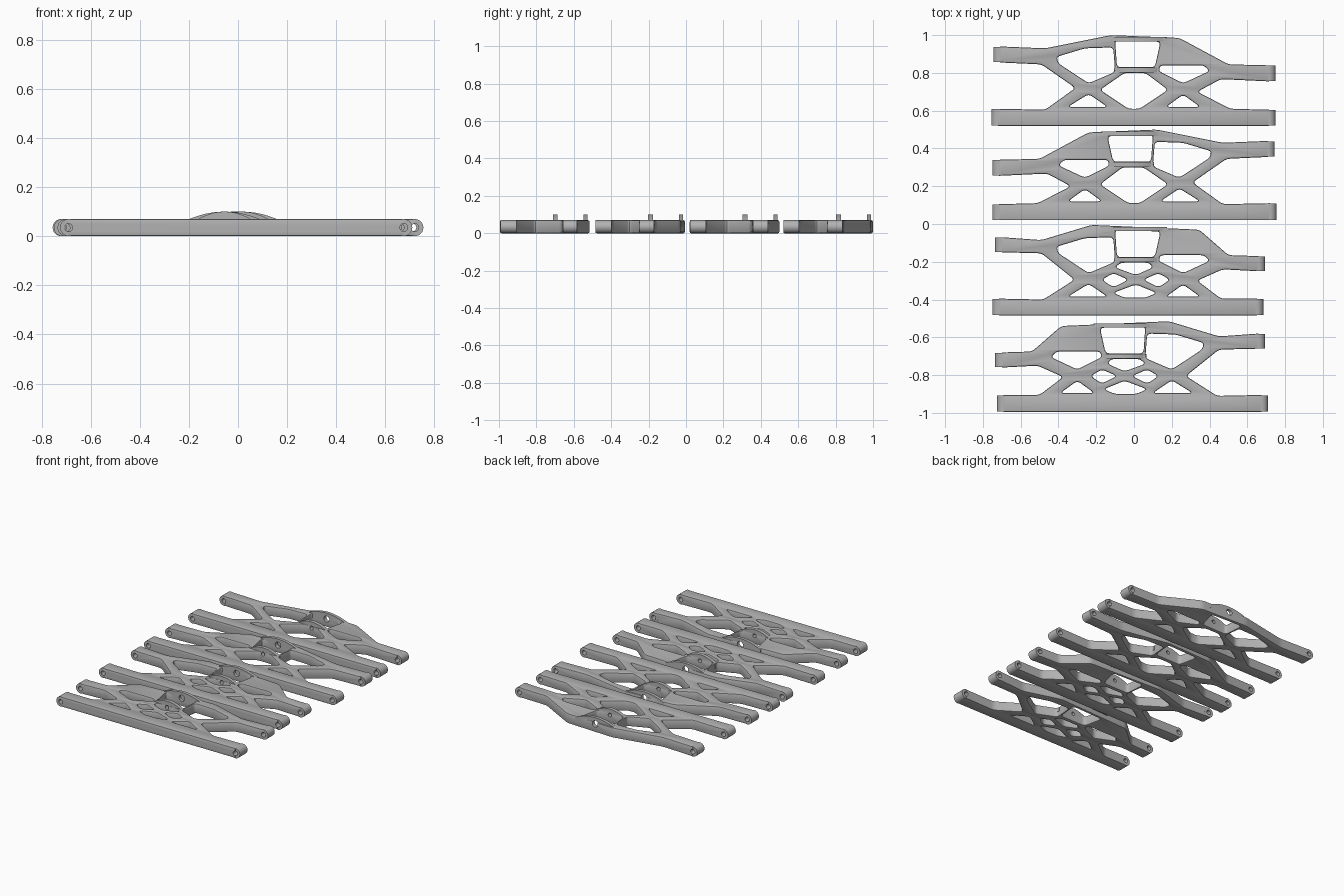
import bpy
import bmesh
from math import radians
from mathutils import Matrix, Vector

cube = bpy.data.objects.get("Cube")
if cube:
    bpy.data.objects.remove(cube, do_unlink=True)

HALF = 0.035       # half the plate thickness, also the knuckle radius
CHAMFER = 0.008
PIN = 0.016

grey = bpy.data.materials.new("moulded grey plastic")
grey.use_nodes = True
grey.diffuse_color = (0.45, 0.45, 0.45, 1)
grey.node_tree.nodes["Principled BSDF"].inputs["Base Color"].default_value = grey.diffuse_color

# Outlines, counter-clockwise, measured from the bottom edge of the lower beam
open_outline = [
    (-.755, 0), (.75, 0), (.75, .085), (.51, .09), (.335, .18), (.46, .247),
    (.75, .235), (.75, .32), (.5, .325), (.24, .465), (-.12, .48), (-.47, .41),
    (-.745, .42), (-.745, .335), (-.49, .325), (-.31, .2), (-.47, .085), (-.755, .09)]
braced_outline = [
    (-.75, 0), (.685, 0), (.685, .09), (.46, .09), (.335, .185), (.47, .245),
    (.695, .235), (.695, .315), (.5, .32), (.345, .455), (-.225, .48), (-.49, .4),
    (-.735, .415), (-.735, .335), (-.49, .33), (-.315, .19), (-.48, .085), (-.75, .09)]

# Openings found in every arm
window = [(-.1, .453), (.14, .445), (.11, .31), (-.09, .31)]
shared_openings = [
    window,
    [(-.26, .41), (-.41, .365), (-.4, .33), (-.24, .225), (-.1, .285), (-.11, .415)],
    [(.14, .32), (.37, .32), (.4, .29), (.26, .225), (.13, .29)],
    [(-.35, .1), (-.24, .168), (-.14, .1)],
    [(.17, .1), (.26, .165), (.35, .1)]]

# Centre openings: one large hexagon, or four left between crossed braces
open_centre = [[(-.05, .28), (.06, .28), (.18, .19), (.03, .09), (-.03, .09), (-.18, .19)]]
braced_centre = [
    [(-.07, .28), (.08, .28), (.1, .255), (.01, .215), (-.1, .255)],
    [(-.17, .19), (-.11, .225), (-.03, .19), (-.11, .15)],
    [(.05, .19), (.13, .225), (.19, .19), (.13, .15)],
    [(-.11, .12), (.01, .165), (.12, .12), (.06, .095), (-.05, .095)]]


def round_corners(points, radius=0.022, steps=4):
    """Replace every inner corner by a short curve; beam ends stay square."""
    result = []
    for i, point in enumerate(points):
        corner = Vector(point)
        if abs(corner.x) > 0.6:
            result.append(corner)
            continue
        before = Vector(points[i - 1]) - corner
        after = Vector(points[(i + 1) % len(points)]) - corner
        a = corner + before.normalized() * min(radius, before.length * 0.4)
        b = corner + after.normalized() * min(radius, after.length * 0.4)
        for s in range(steps + 1):
            t = s / steps
            result.append(a * (1 - t) ** 2 + corner * 2 * t * (1 - t) + b * t * t)
    return result


def mesh_object(name, bm):
    """Turn a bmesh into a linked object."""
    bmesh.ops.recalc_face_normals(bm, faces=bm.faces)
    mesh = bpy.data.meshes.new(name)
    bm.to_mesh(mesh)
    bm.free()
    obj = bpy.data.objects.new(name, mesh)
    bpy.context.collection.objects.link(obj)
    return obj


def evaluated_mesh(obj):
    graph = bpy.context.evaluated_depsgraph_get()
    return bpy.data.meshes.new_from_object(obj.evaluated_get(graph))


def plate(name, loops):
    """Chamfered slab with openings, filled from flat closed curves."""
    curve = bpy.data.curves.new(name, "CURVE")
    curve.dimensions = "2D"
    curve.fill_mode = "BOTH"
    curve.extrude = HALF - CHAMFER
    curve.bevel_depth = CHAMFER
    curve.bevel_resolution = 1
    curve.offset = -CHAMFER
    for loop in loops:
        spline = curve.splines.new("POLY")
        spline.points.add(len(loop) - 1)
        for target, p in zip(spline.points, loop):
            target.co = (p.x, p.y, 0, 1)
        spline.use_cyclic_u = True
    source = bpy.data.objects.new(name + " curve", curve)
    bpy.context.collection.objects.link(source)
    bm = bmesh.new()
    bm.from_mesh(evaluated_mesh(source))
    bpy.data.objects.remove(source, do_unlink=True)
    bmesh.ops.remove_doubles(bm, verts=bm.verts, dist=0.0001)
    bmesh.ops.translate(bm, verts=bm.verts, vec=(0, 0, HALF))
    return mesh_object(name, bm)


def rod(bm, x, z, y0, y1, radius):
    """Cylinder lying along y."""
    place = Matrix.Translation((x, (y0 + y1) / 2, z)) @ Matrix.Rotation(radians(90), 4, "X")
    bmesh.ops.create_cone(bm, cap_ends=True, segments=24, radius1=radius, radius2=radius,
                          depth=abs(y1 - y0), matrix=place)


def crown(bm, x, y0, y1, half_width):
    """Arched boss rising above a cross bar."""
    steps = 12
    spread = [2 * i / steps - 1 for i in range(steps + 1)]
    profile = [(x + half_width * t, 0.1 - 0.038 * t * t) for t in spread]
    profile += [(x + half_width, HALF), (x - half_width, HALF)]
    face = bm.faces.new([bm.verts.new((px, y0, pz)) for px, pz in profile])
    extruded = bmesh.ops.extrude_face_region(bm, geom=[face])["geom"]
    moved = [v for v in extruded if isinstance(v, bmesh.types.BMVert)]
    bmesh.ops.translate(bm, verts=moved, vec=(0, y1 - y0, 0))


def combine(body, other, operation):
    """Apply a boolean and discard the helper."""
    other.hide_render = True
    modifier = body.modifiers.new(operation.lower(), "BOOLEAN")
    modifier.operation = operation
    modifier.solver = "EXACT"
    modifier.object = other
    result = evaluated_mesh(body)
    body.modifiers.clear()
    body.data = result
    bpy.data.objects.remove(other, do_unlink=True)


def suspension_arm(name, outline, centre, side, dx, dy):
    def place(points):
        return [(side * x + dx, y + dy) for x, y in points]

    # Beam ends stop at the knuckle axis
    pulled = [(x - HALF * (1 if x > 0 else -1), y) if abs(x) > 0.6 else (x, y)
              for x, y in outline]
    loops = [round_corners(place(p)) for p in [pulled] + shared_openings + centre]
    body = plate(name, loops)
    additions, cutters = bmesh.new(), bmesh.new()

    # Rounded knuckles with pin holes
    tips = [p for p in place(pulled) if abs(p[0]) > 0.6]
    for sign in (-1, 1):
        ends = sorted((p for p in tips if p[0] * sign > 0), key=lambda p: p[1])
        for low, high in (ends[:2], ends[2:]):
            x = (low[0] + high[0]) / 2
            rod(additions, x, HALF, low[1] + 0.002, high[1] - 0.002, HALF - 0.0002)
            rod(cutters, x, HALF, low[1] - 0.02, high[1] + 0.02, PIN)

    # Arched bosses in front of and behind the window, drilled through
    middle = side * 0.015 + dx
    for y0, y1, width, bore in ((.283, .308, .12, .013), (.447, .469, .16, .022)):
        crown(additions, middle, y0 + dy, y1 + dy, width)
        rod(cutters, middle, 0.058, y0 + dy - 0.02, y1 + dy + 0.03, bore)

    combine(body, mesh_object("additions", additions), "UNION")
    combine(body, mesh_object("cutters", cutters), "DIFFERENCE")
    body.data.materials.clear()
    body.data.materials.append(grey)
    bpy.ops.object.select_all(action="DESELECT")
    body.select_set(True)
    bpy.context.view_layer.objects.active = body
    bpy.ops.object.shade_smooth_by_angle(angle=radians(30))


# Two designs, each with its mirrored partner
suspension_arm("open_arm_left", open_outline, open_centre, 1, 0, .52)
suspension_arm("open_arm_right", open_outline, open_centre, -1, 0, .02)
suspension_arm("braced_arm_left", braced_outline, braced_centre, 1, 0, -.485)
suspension_arm("braced_arm_right", braced_outline, braced_centre, -1, -.04, -.995)
